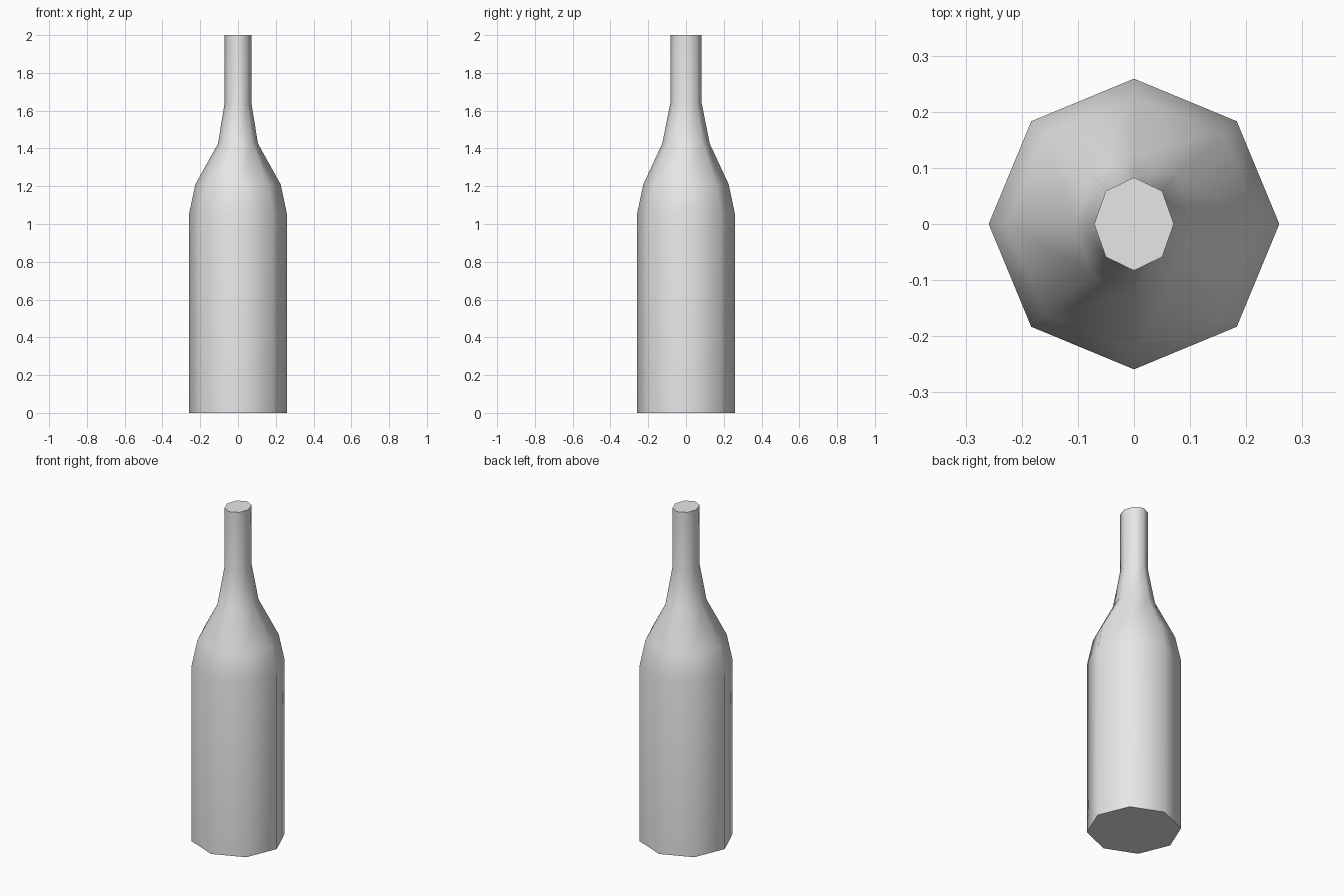
import bpy, bmesh
from math import sin, cos, pi, radians

cube = bpy.data.objects.get("Cube")
if cube:
    bpy.data.objects.remove(cube, do_unlink=True)

SIDES = 8

# Plain grey material
grey = bpy.data.materials.new("light_grey")
grey.use_nodes = True
colour = (0.8, 0.8, 0.8, 1)
grey.diffuse_color = colour
grey.node_tree.nodes["Principled BSDF"].inputs["Base Color"].default_value = colour

# Bottle profile: height, half width, half depth
profile = [
    (0.0, 0.259, 0.259),    # base
    (1.055, 0.259, 0.259),  # top of body
    (1.21, 0.226, 0.226),   # shoulder
    (1.425, 0.106, 0.126),  # foot of neck
    (1.64, 0.071, 0.083),   # straight neck
    (2.0, 0.071, 0.083),    # closed top
]

bm = bmesh.new()
rings = []
for z, rx, ry in profile:
    angles = [2 * pi * i / SIDES for i in range(SIDES)]
    rings.append([bm.verts.new((rx * cos(a), ry * sin(a), z)) for a in angles])

# Walls between neighbouring rings
for low, high in zip(rings, rings[1:]):
    for i in range(SIDES):
        j = (i + 1) % SIDES
        bm.faces.new((low[i], low[j], high[j], high[i]))

# Flat caps
bm.faces.new(rings[0][::-1])
bm.faces.new(rings[-1])

mesh = bpy.data.meshes.new("bottle")
bm.to_mesh(mesh)
bm.free()
mesh.materials.append(grey)
bottle = bpy.data.objects.new("bottle", mesh)
bpy.context.collection.objects.link(bottle)

# Smooth walls, sharp cap rims
bpy.ops.object.select_all(action="DESELECT")
bottle.select_set(True)
bpy.context.view_layer.objects.active = bottle
bpy.ops.object.shade_smooth_by_angle(angle=radians(60))
